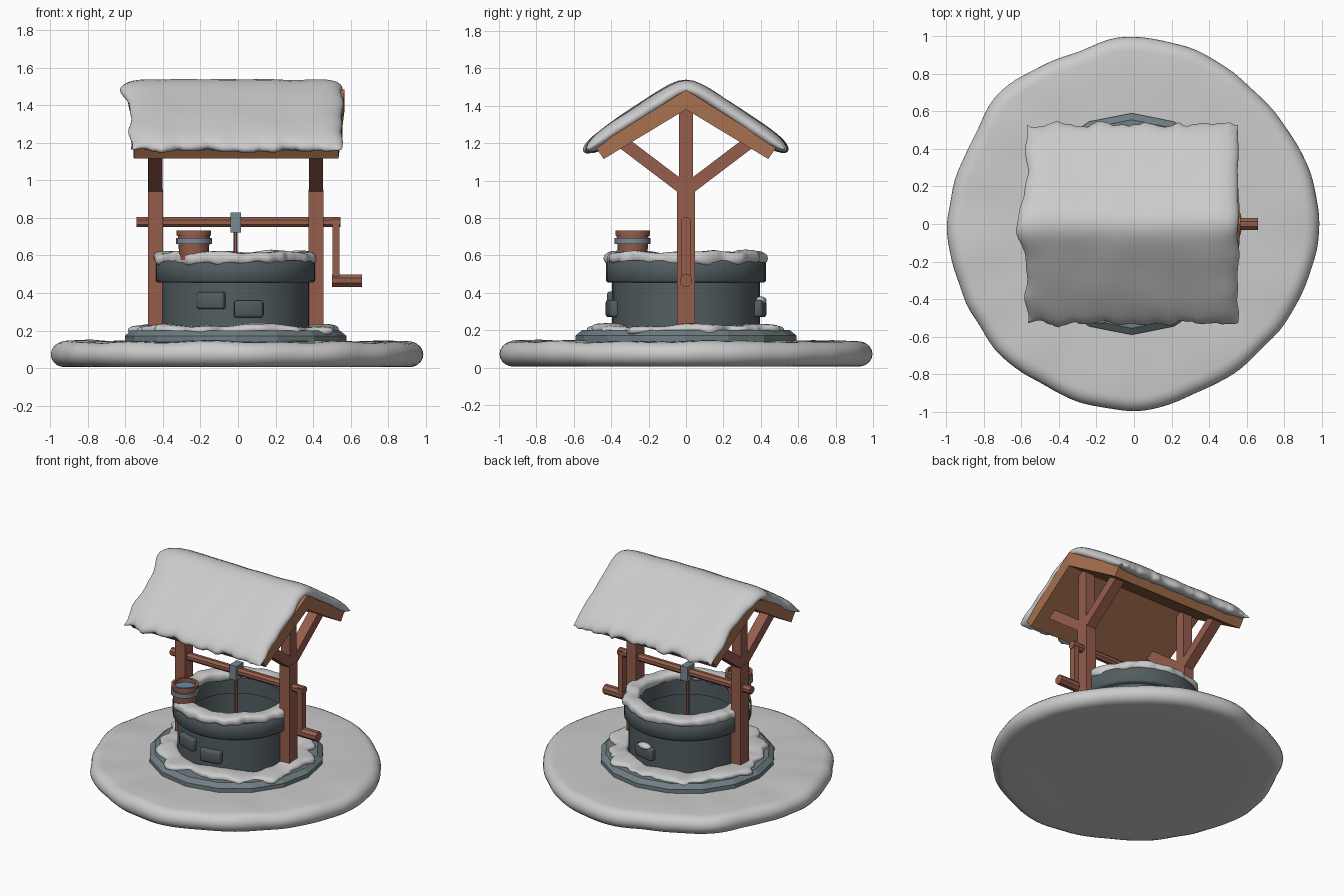
import bpy, bmesh, math
from mathutils import Vector, Matrix, noise

if "Cube" in bpy.data.objects:
    bpy.data.objects.remove(bpy.data.objects["Cube"])

CX = -0.013  # the well sits slightly left of the snow disc centre


def material(name, rgb):
    m = bpy.data.materials.new(name)
    m.diffuse_color = (*rgb, 1)
    m.use_nodes = True
    m.node_tree.nodes["Principled BSDF"].inputs["Base Color"].default_value = m.diffuse_color
    return m


WOOD = material("wood", (0.30, 0.11, 0.07))
ROOF = material("roof_wood", (0.40, 0.17, 0.08))
STONE = material("stone", (0.085, 0.11, 0.12))
BASE = material("base_stone", (0.16, 0.21, 0.23))
METAL = material("metal", (0.19, 0.26, 0.29))
WATER = material("water", (0.12, 0.27, 0.40))


def finish(name, bm, mat=None, angle=0):
    """Make an object; edges flatter than the angle (degrees) are smooth."""
    bmesh.ops.recalc_face_normals(bm, faces=bm.faces)
    for f in bm.faces:
        f.smooth = angle > 0
    for e in bm.edges:
        e.smooth = e.calc_face_angle(0) < math.radians(angle)
    me = bpy.data.meshes.new(name)
    bm.to_mesh(me)
    bm.free()
    ob = bpy.data.objects.new(name, me)
    bpy.context.collection.objects.link(ob)
    if mat:
        me.materials.append(mat)
    return ob


def box(name, loc, size, mat, rot=None, bevel=0, angle=0):
    bm = bmesh.new()
    bmesh.ops.create_cube(bm, size=1, matrix=Matrix.Diagonal((*size, 1)))
    if bevel:
        bmesh.ops.bevel(bm, geom=bm.edges[:], offset=bevel, segments=2,
                        profile=0.5, affect='EDGES')
    bmesh.ops.transform(bm, matrix=Matrix.Translation(loc) @ (rot or Matrix()), verts=bm.verts)
    return finish(name, bm, mat, angle)


def rod(name, a, b, r, mat, sides=8):
    a, b = Vector(a), Vector(b)
    bm = bmesh.new()
    q = (b - a).to_track_quat('Z', 'Y').to_matrix().to_4x4()
    m = Matrix.Translation((a + b) / 2) @ q @ Matrix.Rotation(math.pi / sides, 4, 'Z')
    bmesh.ops.create_cone(bm, cap_ends=True, segments=sides, radius1=r, radius2=r,
                          depth=(b - a).length, matrix=m)
    return finish(name, bm, mat)


def spin(name, section, sides, center, mat=None, angle=0, loop=False):
    """Spin a section round z. section(theta) gives (radius, z) points."""
    bm = bmesh.new()
    rows = []
    for i in range(sides):
        t = math.tau * i / sides
        rows.append([bm.verts.new((center[0] + r * math.cos(t), center[1] + r * math.sin(t), z))
                     for r, z in section(t)])
    n = len(rows[0])
    for i in range(sides):
        a, b = rows[i], rows[(i + 1) % sides]
        for j in range(n if loop else n - 1):
            k = (j + 1) % n
            bm.faces.new((a[j], b[j], b[k], a[k]))
    if not loop:
        bm.faces.new([r[0] for r in rows])
        bm.faces.new([r[-1] for r in rows])
    return finish(name, bm, mat, angle)


def wobble(t, freq, seed):
    return noise.noise(Vector((math.cos(t) * freq, math.sin(t) * freq, seed)))


# snow disc on the ground
RADII = [.99, .975, .955, .98, 1.0, .967, 1.0, .975, 1.0, .985, .995, .99, 1.0, .96, .96, .97]


def ground_section(t):
    u = t / math.tau * 16
    i, f = int(u) % 16, u % 1
    f = f * f * (3 - 2 * f)
    r = RADII[i] * (1 - f) + RADII[(i + 1) % 16] * f + 0.012 * wobble(t, 5, 1) - 0.003
    h = 0.135 + 0.012 * wobble(t, 3, 4)
    pts = [(0.3, 0.01), (0.7, 0.01)]
    for k in range(11):
        a = -math.pi / 2 + math.pi * k / 10
        pts.append((r - 0.075 + 0.075 * math.cos(a), 0.005 + h / 2 * (1 + math.sin(a))))
    return pts + [(r - 0.2, h + 0.008 + 0.008 * wobble(t, 4, 9)), (0.68, 0.142), (0.4, 0.145)]


spin("ground_snow", ground_section, 128, (0, 0), angle=80)

# stone base and well wall
spin("stone_base", lambda t: [(0.59, 0.1), (0.59, 0.172), (0.555, 0.2)], 16, (CX, 0), BASE)
spin("well_wall", lambda t: [(0.335, 0.19), (0.395, 0.19), (0.395, 0.47), (0.335, 0.47)],
     32, (CX, 0), STONE, 35, True)
spin("well_rim", lambda t: [(0.325, 0.455), (0.418, 0.455), (0.428, 0.465), (0.428, 0.56),
                            (0.418, 0.572), (0.325, 0.572)], 32, (CX, 0), STONE, 50, True)


def snow_ring(name, rin, rout, z0, z1, amp, seed):
    def section(t):
        a = rin + 0.5 * amp * wobble(t, 3, seed)
        b = rout + amp * (wobble(t, 3.5, seed + 7) + 0.5 * wobble(t, 9, seed + 3))
        top = z1 + 0.02 * wobble(t, 3, seed + 5)
        low = z0 + 0.02 * wobble(t, 5, seed + 11)
        pts = []
        for k in range(20):
            c, s = math.cos(math.tau * k / 20), math.sin(math.tau * k / 20)
            c = math.copysign(abs(c) ** 0.6, c)
            s = math.copysign(abs(s) ** 0.8, s)
            pts.append(((a + b) / 2 + (b - a) / 2 * c, (low + top) / 2 + (top - low) / 2 * s))
        return pts
    spin(name, section, 128, (CX, 0), None, 180, True)


snow_ring("rim_snow", 0.315, 0.432, 0.55, 0.618, 0.03, 2.3)
snow_ring("base_snow", 0.38, 0.535, 0.175, 0.228, 0.075, 5.6)


# raised bricks, placed round the wall
def place(ang, r, z):
    return (CX + r * math.cos(ang), r * math.sin(ang), z)


for i, (deg, z) in enumerate([(-109, 0.36), (-80, 0.315), (80, 0.315)]):
    a = math.radians(deg)
    rot = Matrix.Rotation(a, 4, 'Z')
    box(f"brick_{i}", place(a, 0.39, z), (0.07, 0.155, 0.092), STONE, rot, 0.014, 50)
    if deg > 0:
        bm = bmesh.new()
        bmesh.ops.create_uvsphere(bm, u_segments=20, v_segments=12, radius=1,
                                  matrix=Matrix.Translation(place(a, 0.405, z + 0.043)) @ rot
                                  @ Matrix.Diagonal((0.03, 0.055, 0.022, 1)))
        finish("brick_snow", bm, None, 180)

# posts with the braces under the roof
for side, x in (("left", -0.44), ("right", 0.415)):
    box(f"{side}_post", (x, 0, 0.57), (0.08, 0.096, 0.76), WOOD)
    box(f"{side}_king_post", (x, 0, 1.17), (0.076, 0.075, 0.48), WOOD)
    for s in (-1, 1):
        p, q = Vector((x, s * 0.01, 0.955)), Vector((x, s * 0.34, 1.205))
        d = q - p
        rot = Matrix.Rotation(math.atan2(d.z, d.y), 4, 'X')
        box(f"{side}_brace_{'front' if s < 0 else 'back'}", (p + q) / 2,
            (0.074, d.length, 0.068), WOOD, rot)

# wooden gable roof: chevron section, a little shorter at the eaves
bm = bmesh.new()
chevron = [(-0.44, 1.115), (0, 1.38), (0.44, 1.115), (0.485, 1.18), (0, 1.485), (-0.485, 1.18)]
ends = [[bm.verts.new((xr if y == 0 else xe, y, z)) for y, z in chevron]
        for xr, xe in ((-0.565, -0.555), (0.568, 0.535))]
for i in range(6):
    k = (i + 1) % 6
    bm.faces.new((ends[0][i], ends[0][k], ends[1][k], ends[1][i]))
for e in ends:
    bm.faces.new((e[0], e[1], e[4], e[5]))
    bm.faces.new((e[1], e[2], e[3], e[4]))
finish("roof_boards", bm, ROOF)

# pillow of snow folded over the ridge
bm = bmesh.new()
N = 64


def snow_point(i, j, sign):
    a, b = (math.sin(math.pi * (k / N - 0.5)) for k in (i, j))
    drip = noise.noise(Vector((a * 5, math.copysign(3, b), 0))) * 0.03 \
        + noise.noise(Vector((a * 13, math.copysign(8, b), 2))) * 0.015
    y = b * (0.527 + drip * b * b)
    edge = 0.02 * noise.noise(Vector((math.copysign(4, a), y * 9, 1)))
    left = 0.572 + 0.05 * math.exp(-(y / 0.14) ** 2)
    x = a * ((left if a < 0 else 0.555) + edge)
    h = 0.05 * max(0, (1 - abs(a) ** 10) * (1 - abs(b) ** 10)) ** 0.5
    mid = 1.488 - 0.67 * (math.hypot(y, 0.05) - 0.05)
    mid += 0.008 * noise.noise(Vector((x * 5, y * 5, 6)))
    n = Vector((0, 0.67 * y / math.hypot(y, 0.05), 1)).normalized() * h * sign
    return (x, y + n.y, mid + n.z)


grids = []
for sign in (1, -1):
    g = {}
    for i in range(N + 1):
        for j in range(N + 1):
            rim = i in (0, N) or j in (0, N)
            g[i, j] = grids[0][i, j] if rim and grids else bm.verts.new(snow_point(i, j, sign))
    for i in range(N):
        for j in range(N):
            bm.faces.new((g[i, j], g[i + 1, j], g[i + 1, j + 1], g[i, j + 1]))
    grids.append(g)
finish("roof_snow", bm, None, 180)

# winch: axle, crank, handle, clamp and rope
rod("axle", (-0.54, 0, 0.777), (0.545, 0, 0.777), 0.029, WOOD)
box("crank_arm", (0.521, 0, 0.625), (0.038, 0.05, 0.34), WOOD)
rod("crank_handle", (0.5, 0, 0.466), (0.66, 0, 0.466), 0.036, WOOD)
box("rope_clamp", (CX, 0, 0.775), (0.056, 0.085, 0.105), METAL)
rod("rope", (CX, 0, 0.2), (CX, 0, 0.76), 0.012, WOOD)

# bucket on the rim
BC = (-0.235, -0.285)
spin("bucket", lambda t: [(0.02, 0.575), (0.076, 0.575), (0.086, 0.705), (0.092, 0.705),
                          (0.092, 0.732), (0.074, 0.732), (0.07, 0.6), (0.02, 0.6)],
     16, BC, WOOD, 30)
spin("bucket_band", lambda t: [(0.08, 0.66), (0.096, 0.66), (0.096, 0.692), (0.08, 0.692)],
     16, BC, METAL, 30, True)
spin("bucket_water", lambda t: [(0.071, 0.69), (0.073, 0.705)], 16, BC, WATER)
